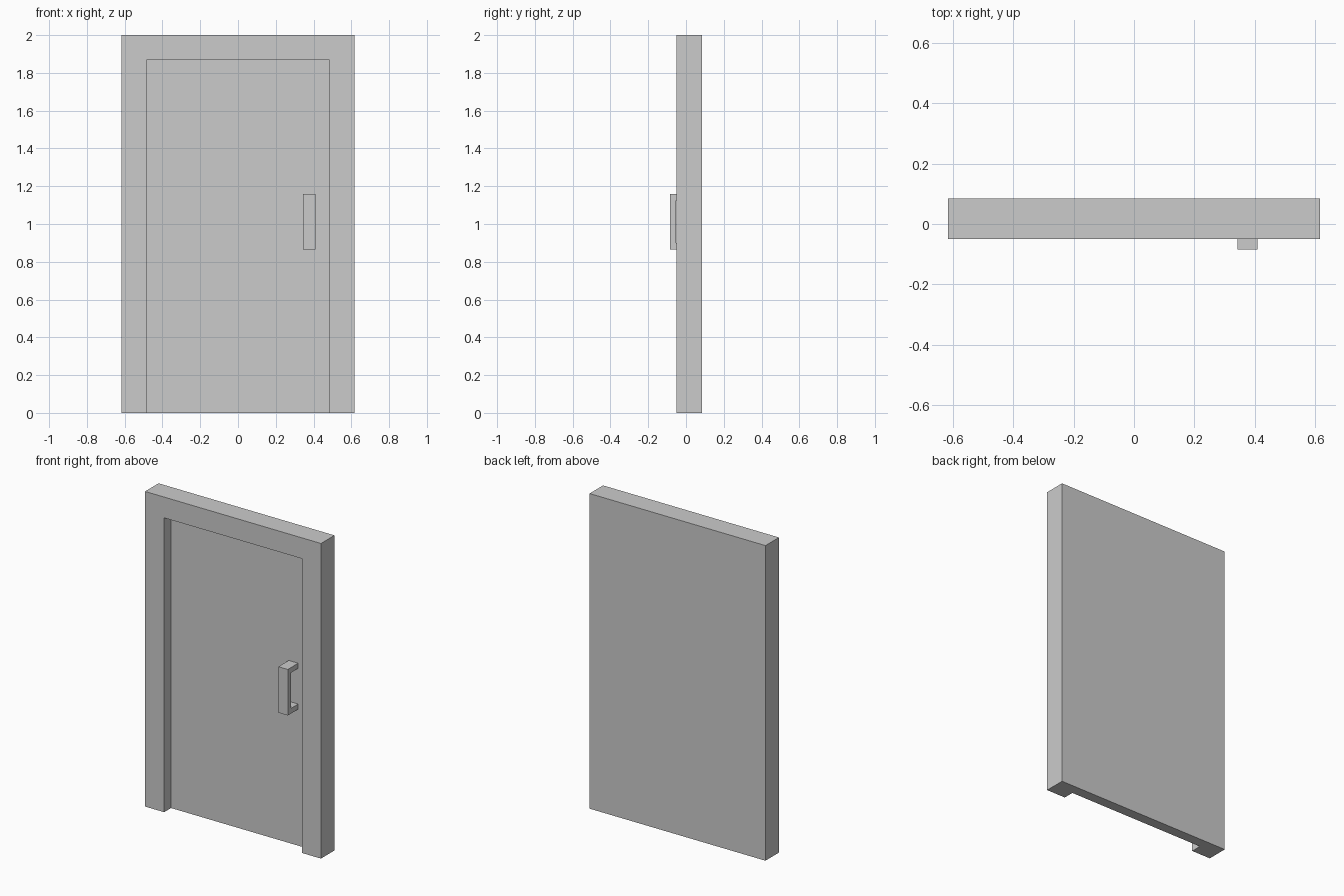
import bpy, bmesh

if "Cube" in bpy.data.objects:
    bpy.data.objects.remove(bpy.data.objects["Cube"])


def box(name, x0, x1, y0, y1, z0, z1):
    bpy.ops.mesh.primitive_cube_add(size=1)
    ob = bpy.context.object
    ob.name = name
    for v in ob.data.vertices:
        v.co = (x1 if v.co.x > 0 else x0,
                y1 if v.co.y > 0 else y0,
                z1 if v.co.z > 0 else z0)
    return ob


def extrude_x(name, profile, x0, x1):
    """Extrude a (y, z) profile along x."""
    bm = bmesh.new()
    face = bm.faces.new([bm.verts.new((x0, y, z)) for y, z in profile])
    ext = bmesh.ops.extrude_face_region(bm, geom=[face])
    moved = [g for g in ext["geom"] if isinstance(g, bmesh.types.BMVert)]
    bmesh.ops.translate(bm, verts=moved, vec=(x1 - x0, 0, 0))
    bmesh.ops.recalc_face_normals(bm, faces=bm.faces)
    mesh = bpy.data.meshes.new(name)
    bm.to_mesh(mesh)
    bm.free()
    ob = bpy.data.objects.new(name, mesh)
    bpy.context.collection.objects.link(ob)
    return ob


HALF_W, FRONT, BACK, PANEL = 0.6175, -0.05, 0.085, 0.019

# Door and frame: one slab, with the door panel recessed into its front
door = box("door_and_frame", -HALF_W, HALF_W, FRONT, BACK, 0, 2)
recess = box("recess_cutter", -0.484, 0.484, FRONT - 0.1, PANEL, -0.1, 1.868)
recess.hide_render = True
cut = door.modifiers.new("recess", 'BOOLEAN')
cut.operation = 'DIFFERENCE'
cut.solver = 'EXACT'
cut.object = recess
bpy.context.view_layer.objects.active = door
bpy.ops.object.modifier_apply(modifier=cut.name)
bpy.data.objects.remove(recess)

# Pull handle: C-shaped bracket standing on the panel
lo, hi, t, grip = 0.866, 1.158, 0.033, -0.085
extrude_x("handle", [(PANEL, lo), (grip, lo), (grip, hi), (PANEL, hi),
                     (PANEL, hi - t), (grip + t, hi - t),
                     (grip + t, lo + t), (PANEL, lo + t)], 0.343, 0.409)
